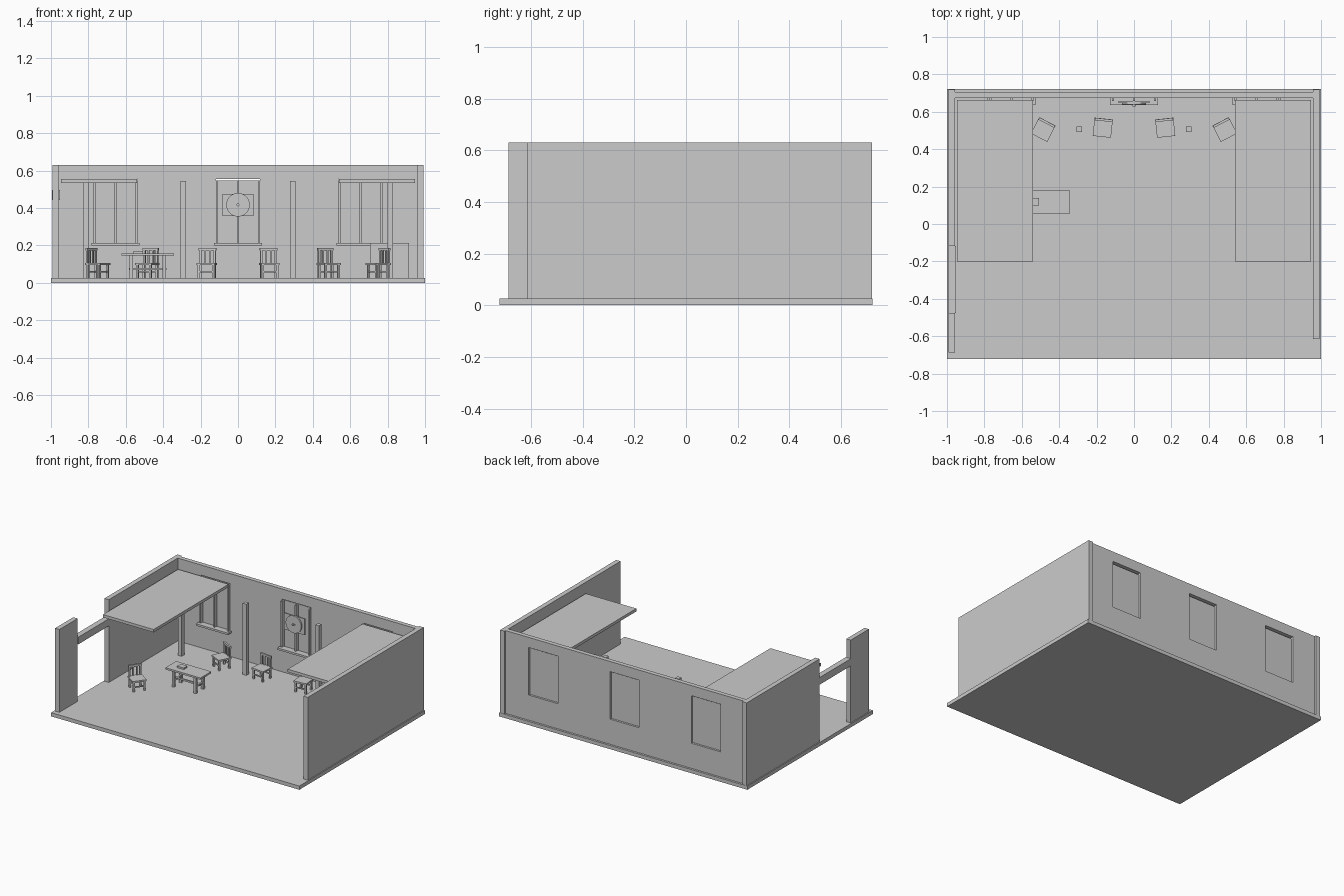
import bpy, bmesh
from math import radians, pi
from mathutils import Matrix, Vector

if "Cube" in bpy.data.objects:
    bpy.data.objects.remove(bpy.data.objects["Cube"])


def add_box(bm, x0, x1, y0, y1, z0, z1):
    m = Matrix.Translation(((x0 + x1) / 2, (y0 + y1) / 2, (z0 + z1) / 2))
    m = m @ Matrix.Diagonal((x1 - x0, y1 - y0, z1 - z0, 1))
    bmesh.ops.create_cube(bm, size=1, matrix=m)


def boxes(name, *dims):
    """One object made of one or more axis-aligned boxes."""
    bm = bmesh.new()
    for d in dims:
        add_box(bm, *d)
    me = bpy.data.meshes.new(name)
    bm.to_mesh(me)
    bm.free()
    ob = bpy.data.objects.new(name, me)
    bpy.context.collection.objects.link(ob)
    return ob


def disc(name, r, x, y, z, depth):
    bpy.ops.mesh.primitive_cylinder_add(vertices=32, radius=r, depth=depth,
                                        location=(x, y, z), rotation=(pi / 2, 0, 0))
    ob = bpy.context.object
    ob.name = name
    bpy.ops.object.shade_smooth_by_angle()
    return ob


FLOOR, SILL, HEAD, TOP = 0.027, 0.21, 0.556, 0.63
BACK = (0.675, 0.707)

# Floor and side walls, with a doorway in the left one
boxes("floor", (-1, 1, -0.722, 0.722, 0, FLOOR))
boxes("right_wall", (0.958, 0.993, -0.615, 0.72, FLOOR, TOP))
boxes("left_wall_back", (-0.993, -0.958, -0.118, 0.72, FLOOR, TOP))
boxes("left_wall_front", (-0.993, -0.958, -0.687, -0.477, FLOOR, TOP))
boxes("door_lintel", (-0.994, -0.953, -0.477, -0.118, 0.443, 0.495))

# Back wall: dado, piers between windows, header
boxes("back_wall_dado", (-0.958, 0.958, *BACK, FLOOR, SILL))
boxes("back_wall_header", (-0.958, 0.958, *BACK, HEAD, TOP))
windows = (-0.655, 0, 0.655)
HW = 0.117
edges = [-0.958]
for c in windows:
    edges += [c - HW, c + HW]
edges.append(0.958)
for a, b in zip(edges[::2], edges[1::2]):
    boxes("back_wall_pier", (a, b, *BACK, SILL, HEAD))

# Windows: pane, frame with mullion, sill
for c in windows:
    boxes("window_pane", (c - HW, c + HW, 0.688, 0.692, SILL, 0.547))
    boxes("window_frame", *[(c + o - 0.005, c + o + 0.005, 0.658, 0.69, SILL, 0.547)
                            for o in (-HW + 0.005, 0, HW - 0.005)])
    boxes("window_sill", (c - 0.128, c + 0.128, 0.635, 0.68, 0.2, 0.214))

# Wall clock in front of the middle window
boxes("clock_board", (-0.083, 0.083, 0.648, 0.657, 0.357, 0.476))
disc("clock_dial", 0.063, 0, 0.643, 0.417, 0.01)
disc("clock_hub", 0.008, 0, 0.635, 0.417, 0.012)
boxes("clock_hand", (0, 0.025, 0.635, 0.638, 0.415, 0.419))

# Canopies and posts, mirrored left and right
for s in (-1, 1):
    xs = sorted((s * 0.54, s * 0.947))
    boxes("canopy", (*xs, -0.2, 0.663, 0.535, 0.556))
    for x, top in ((0.293, 0.545), (0.813, 0.535)):
        boxes("post", (s * x - 0.015, s * x + 0.015, 0.492, 0.522, FLOOR, top))

# Low cabinet in the right corner
boxes("cabinet", (0.705, 0.915, 0.555, 0.635, FLOOR, 0.214))

# Table with legs and stretchers, and a book on it
TX, TY = -0.483, 0.118
boxes("table_top", (TX - 0.141, TX + 0.141, TY - 0.062, TY + 0.062, 0.145, 0.158))
boxes("table_legs", *[(TX + sx * 0.088 - 0.009, TX + sx * 0.088 + 0.009,
                       TY + sy * 0.042 - 0.009, TY + sy * 0.042 + 0.009, FLOOR, 0.145)
                      for sx in (-1, 1) for sy in (-1, 1)])
boxes("table_stretchers",
      (TX - 0.1, TX + 0.1, TY - 0.006, TY + 0.006, 0.068, 0.08),
      *[(TX + s * 0.088 - 0.006, TX + s * 0.088 + 0.006, TY - 0.042, TY + 0.042, 0.068, 0.08)
        for s in (-1, 1)])
boxes("book", (-0.56, -0.507, 0.1, 0.14, 0.158, 0.17))

# Chair facing -y: seat, legs, back posts, rails and slats
parts = [(-0.049, 0.049, -0.049, 0.049, 0.068, 0.08)]
for sx in (-1, 1):
    x = sx * 0.038
    for y in (-0.038, 0.038):
        parts.append((x - 0.006, x + 0.006, y - 0.006, y + 0.006, 0, 0.07))
    parts.append((x - 0.006, x + 0.006, 0.036, 0.047, 0.08, 0.155))
parts.append((-0.047, 0.047, 0.035, 0.048, 0.145, 0.16))
parts += [(x - 0.005, x + 0.005, 0.038, 0.045, 0.08, 0.146) for x in (-0.014, 0.014)]
parts += [(-0.038, 0.038, y - 0.004, y + 0.004, 0.028, 0.036) for y in (-0.038, 0.038)]
chair = boxes("chair", *parts)
spots = [(s * x, y, s * a) for s in (-1, 1)
         for x, y, a in ((0.167, 0.515, 6), (0.485, 0.505, 27), (0.75, -0.09, -55))]
for i, (x, y, a) in enumerate(spots):
    ob = chair
    if i:
        ob = chair.copy()
        bpy.context.collection.objects.link(ob)
    ob.location = (x, y, FLOOR)
    ob.rotation_euler.z = radians(a)
